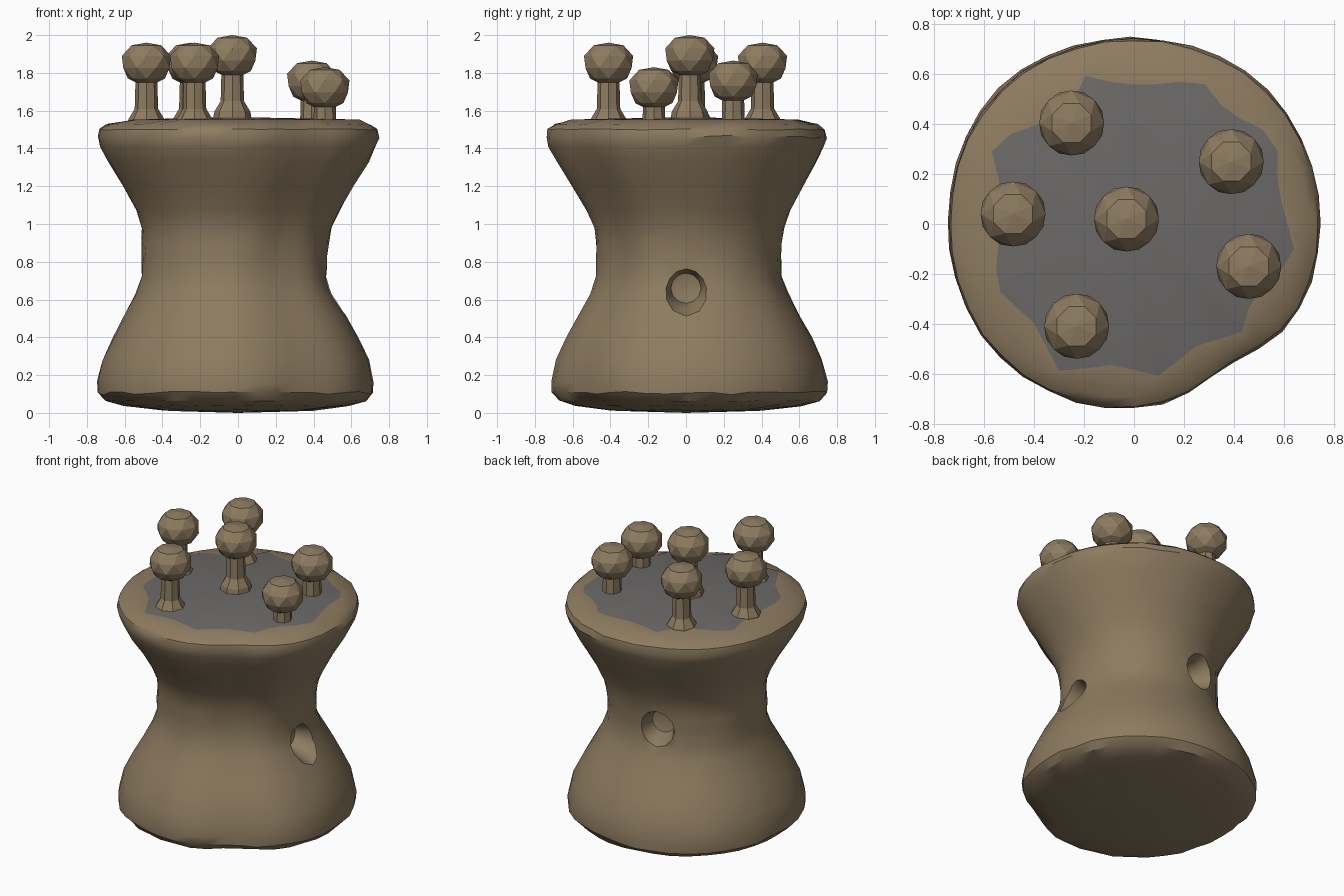
import bpy, bmesh, math, random
from mathutils import Vector

if "Cube" in bpy.data.objects:
    bpy.data.objects.remove(bpy.data.objects["Cube"])

random.seed(4)


def material(name, col):
    m = bpy.data.materials.new(name)
    m.diffuse_color = (*col, 1)
    m.use_nodes = True
    m.node_tree.nodes["Principled BSDF"].inputs["Base Color"].default_value = m.diffuse_color
    return m


brown = material("clay_brown", (0.27, 0.20, 0.118))
gray = material("slate_gray", (0.150, 0.143, 0.140))


def make_object(name, bm, mats):
    bmesh.ops.recalc_face_normals(bm, faces=bm.faces[:])
    me = bpy.data.meshes.new(name)
    bm.to_mesh(me)
    bm.free()
    for m in mats:
        me.materials.append(m)
    ob = bpy.data.objects.new(name, me)
    bpy.context.collection.objects.link(ob)
    return ob


def loft(bm, rings, bottom, top):
    """Skin closed vertex rings, closing both ends with fans; returns top fan faces."""
    vr = [[bm.verts.new(p) for p in r] for r in rings]
    n = len(vr[0])
    for a, b in zip(vr, vr[1:]):
        for i in range(n):
            j = (i + 1) % n
            bm.faces.new((a[i], a[j], b[j], b[i]))
    vb, vt = bm.verts.new(bottom), bm.verts.new(top)
    for i in range(n):
        bm.faces.new((vb, vr[0][(i + 1) % n], vr[0][i]))
    return [bm.faces.new((vt, vr[-1][i], vr[-1][(i + 1) % n])) for i in range(n)]


# ragged outline of the gray top patch
patch = [(.65, -.13), (.575, .15), (.575, .35), (.37, .45), (.27, .58), (.04, .555),
         (-.10, .57), (-.19, .60), (-.26, .46), (-.37, .405), (-.58, .33), (-.54, .17),
         (-.54, -.05), (-.56, -.25), (-.40, -.40), (-.30, -.59), (-.08, -.565),
         (.10, -.61), (.25, -.49), (.44, -.43), (.47, -.30)]


def patch_point(t):
    """Where the ray at angle t crosses the patch outline."""
    d = Vector((math.cos(t), math.sin(t)))
    for p, q in zip(patch, patch[1:] + patch[:1]):
        p, q = Vector(p), Vector(q)
        e = q - p
        den = d.cross(e)
        if abs(den) < 1e-9:
            continue
        r, s = p.cross(e) / den, p.cross(d) / den
        if r > 0 and -1e-6 <= s <= 1 + 1e-6:
            return d * r
    return d * .55


# hourglass body: radius, height, x shift, y shift
profile = [(.40, .014, 0, 0), (.60, .038, -.01, .01), (.69, .065, -.015, .015),
           (.73, .105, -.015, .015), (.733, .165, -.015, .015), (.705, .28, -.015, .015),
           (.65, .40, -.015, .015), (.59, .51, -.015, .015), (.525, .63, -.02, .015),
           (.493, .72, -.02, .015), (.491, .83, -.02, .015), (.494, .90, -.015, .015),
           (.503, .98, -.005, .015), (.54, 1.07, 0, .01), (.61, 1.20, 0, .005),
           (.69, 1.33, 0, 0), (.73, 1.41, 0, 0), (.745, 1.46, 0, 0),
           (.735, 1.50, 0, 0), (.70, 1.527, 0, 0)]
SEG = 40


def dent(t):
    """Slightly squarish outline, flattened at the front right."""
    d = (t + math.radians(57) + math.pi) % (2 * math.pi) - math.pi
    return 1 + .018 * math.sin(2 * t) ** 2 - .095 * math.exp(-(d / .34) ** 2)


angles = [2 * math.pi * i / SEG for i in range(SEG)]
rings = []
for r, z, dx, dy in profile:
    jit = .010 if .08 < z < .13 or 1.42 < z < 1.48 else .004
    ring = []
    for t in angles:
        k = r * dent(t) + random.uniform(-.004, .004)
        ring.append((dx + k * math.cos(t), dy + k * math.sin(t),
                     z + random.uniform(-jit, jit)))
    rings.append(ring)
rings.append([(*patch_point(t), 1.553) for t in angles])
bm = bmesh.new()
for f in loft(bm, rings, (0, 0, 0), (0, 0, 1.566)):
    f.material_index = 1
body = make_object("body", bm, [brown, gray])


# side holes: tapered cutters at an angle and height
def cut_hole(deg, z):
    a = math.radians(deg)
    out = Vector((math.cos(a), math.sin(a), 0))
    side = Vector((-out.y, out.x, 0))
    rs = []
    for r, d in ((.08, .38), (.095, .45), (.115, .50), (.17, .62)):
        rs.append([out * d + Vector((0, 0, z)) + side * r * math.cos(u) + Vector((0, 0, r * math.sin(u)))
                   for u in [2 * math.pi * i / 12 for i in range(12)]])
    b = bmesh.new()
    loft(b, rs, out * .36 + Vector((0, 0, z)), out * .62 + Vector((0, 0, z)))
    cutter = make_object("hole_cutter", b, [brown])
    mod = body.modifiers.new("hole", 'BOOLEAN')
    mod.operation, mod.solver, mod.object = 'DIFFERENCE', 'EXACT', cutter
    bpy.context.view_layer.objects.active = body
    bpy.ops.object.modifier_apply(modifier=mod.name)
    bpy.data.objects.remove(cutter)


cut_hole(0, .66)
cut_hole(104, .83)

bpy.ops.object.select_all(action='DESELECT')
body.select_set(True)
bpy.context.view_layer.objects.active = body
bpy.ops.object.shade_smooth_by_angle(angle=math.radians(32))

# knobbed pegs: x, y, top height
pegs = [(-.25, .405, 1.96), (.39, .25, 1.865), (-.485, .04, 1.96),
        (-.03, .02, 2.0), (.46, -.17, 1.83), (-.23, -.41, 1.96)]
# radius, depth below peg top, twist in steps
knob = [(.105, .46, 0), (.095, .405, 0), (.062, .35, 0), (.058, .21, 0),
        (.098, .19, 0), (.132, .135, .5), (.130, .07, 1), (.085, .014, 1.5)]
for n, (x, y, top) in enumerate(pegs):
    rs = [[(x + r * math.cos(2 * math.pi * (i + tw) / 8),
            y + r * math.sin(2 * math.pi * (i + tw) / 8), top - d) for i in range(8)]
          for r, d, tw in knob]
    b = bmesh.new()
    loft(b, rs, (x, y, top - .46), (x, y, top))
    bmesh.ops.triangulate(b, faces=b.faces[:])
    make_object(f"peg_{n + 1}", b, [brown])
